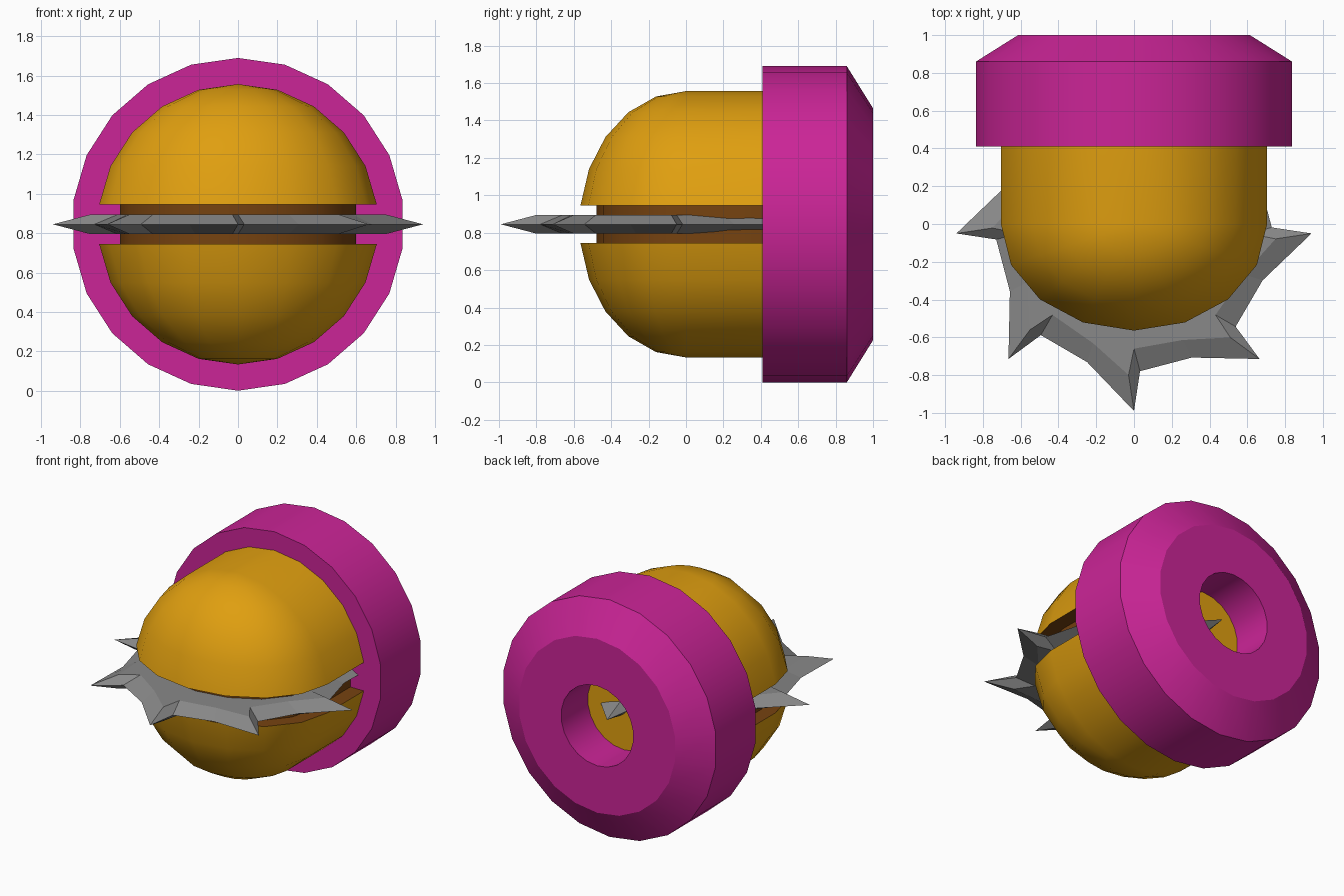
import bpy, bmesh, math

if "Cube" in bpy.data.objects:
    bpy.data.objects.remove(bpy.data.objects["Cube"])

CZ = 0.845  # height of the central axis


def material(name, rgb):
    m = bpy.data.materials.new(name)
    m.diffuse_color = (*rgb, 1)
    m.use_nodes = True
    m.node_tree.nodes["Principled BSDF"].inputs["Base Color"].default_value = m.diffuse_color
    return m


ORANGE = material("orange", (0.74, 0.345, 0.005))
BROWN = material("brown", (0.18, 0.055, 0.005))
MAGENTA = material("magenta", (0.60, 0.018, 0.31))
GREY = material("grey", (0.25, 0.25, 0.25))


def skin(bm, rows, closed):
    """Join rows of points with quads and return the vertex rows."""
    vs = [[bm.verts.new(p) for p in row] for row in rows]
    n = len(vs[0])
    for a, b in zip(vs, vs[1:]):
        for i in range(n if closed else n - 1):
            j = (i + 1) % n
            bm.faces.new((a[i], a[j], b[j], b[i]))
    return vs


def finish(bm, name, mats, smooth):
    bmesh.ops.remove_doubles(bm, verts=bm.verts, dist=1e-4)
    bmesh.ops.recalc_face_normals(bm, faces=bm.faces)
    me = bpy.data.meshes.new(name)
    bm.to_mesh(me)
    bm.free()
    for m in mats:
        me.materials.append(m)
    ob = bpy.data.objects.new(name, me)
    bpy.context.collection.objects.link(ob)
    if smooth:
        bpy.ops.object.select_all(action='DESELECT')
        ob.select_set(True)
        bpy.context.view_layer.objects.active = ob
        bpy.ops.object.shade_smooth_by_angle(angle=math.radians(28))
    return ob


# Domed body: half sphere drawn out backwards, with an inset slot at its equator
R, DEPTH, BACK = 0.712, 0.57, 0.70
upper = [(R * math.cos(a), R * math.sin(a))
         for a in (math.pi / 2 - math.pi / 11 * k for k in range(6))]
upper.append((upper[-1][0] * 0.85, upper[-1][1]))
levels = upper + [(r, -z) for r, z in reversed(upper)]
rows = []
for r, z in levels:
    row = [(r * math.cos(t), -r * DEPTH / R * math.sin(t), CZ + z)
           for t in (math.pi * i / 8 for i in range(9))]
    rows.append([(r, BACK, CZ + z)] + row + [(-r, BACK, CZ + z)])
bm = bmesh.new()
vs = skin(bm, rows, False)
bm.faces.new([v[0] for v in vs] + [v[-1] for v in reversed(vs[1:-1])] )
# the slot floor and shelves are brown
for f in bm.faces:
    if len(f.verts) == 4 and all(abs(v.co.z - CZ) < 0.11 for v in f.verts):
        f.material_index = 1
finish(bm, "domed_body", [ORANGE, BROWN], True)

# Rear collar: turned ring with chamfered back and a central bore
profile = [(0.285, BACK), (0.285, 1.0), (0.62, 1.0), (0.845, 0.86), (0.845, 0.41), (0.6, 0.41)]
rows = [[(r * math.sin(2 * math.pi * i / 22), y, CZ + r * math.cos(2 * math.pi * i / 22))
         for i in range(22)] for r, y in profile]
bm = bmesh.new()
skin(bm, rows, True)
# normals are set while the ring is solid, so close it between front lip and bore
bm.verts.ensure_lookup_table()
for i in range(22):
    j = (i + 1) % 22
    bm.faces.new((bm.verts[110 + i], bm.verts[110 + j], bm.verts[j], bm.verts[i]))
finish(bm, "rear_collar", [MAGENTA], True)

# Saw blade: eight raked teeth with bevelled edges
edge = [(0.94, 0), (0.73, 2.5), (0.725, 25)]
flat = [(0.75, -2.2), (0.61, 0), (0.62, 24.5)]


def star(shape, z):
    pts = []
    for k in range(8):
        for r, deg in shape:
            a = math.radians(45 * k + deg)
            pts.append((r * math.sin(a), -0.05 - r * math.cos(a), CZ + z))
    return pts


bm = bmesh.new()
vs = skin(bm, [star(flat, 0.05), star(edge, 0), star(flat, -0.05)], True)
# each face of the blade: an inner polygon plus one triangle per tooth
for ring in (vs[0], vs[2]):
    core = [v for i, v in enumerate(ring) if i % 3]
    bm.faces.new(core)
    for k in range(8):
        bm.faces.new((ring[3 * k - 1], ring[3 * k], ring[3 * k + 1]))
finish(bm, "saw_blade", [GREY], False)
